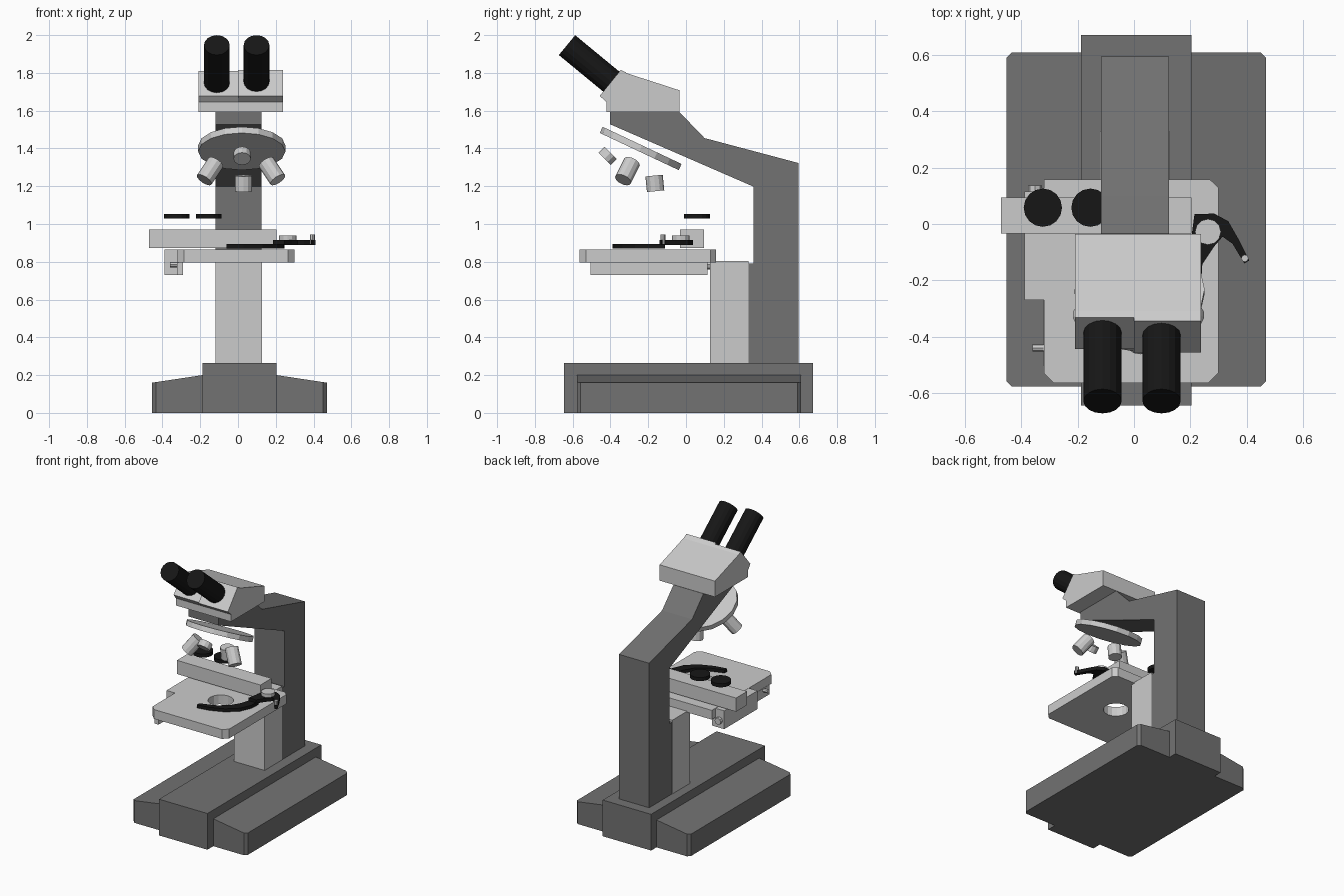
import bpy, bmesh, math
from mathutils import Vector

if "Cube" in bpy.data.objects:
    bpy.data.objects.remove(bpy.data.objects["Cube"])


def material(name, v):
    m = bpy.data.materials.new(name)
    m.diffuse_color = (v, v, v, 1)
    m.use_nodes = True
    m.node_tree.nodes["Principled BSDF"].inputs["Base Color"].default_value = m.diffuse_color
    return m


DARK = material("dark_grey", 0.17)
BLACK = material("black", 0.008)


def finish(bm, name, mat):
    bmesh.ops.recalc_face_normals(bm, faces=bm.faces)
    me = bpy.data.meshes.new(name)
    bm.to_mesh(me)
    bm.free()
    ob = bpy.data.objects.new(name, me)
    bpy.context.collection.objects.link(ob)
    if mat:
        me.materials.append(mat)
    return ob


def prism(name, pts, lo, hi, axis="z", mat=None, top=None):
    """Extrude an outline along x (points are y,z) or z (points are x,y)."""
    bm = bmesh.new()

    def place(p, h):
        return (h, p[0], p[1]) if axis == "x" else (p[0], p[1], h)
    a = [bm.verts.new(place(p, lo)) for p in pts]
    b = [bm.verts.new(place(p, top(p) if top else hi)) for p in pts]
    bm.faces.new(a)
    bm.faces.new(b)
    n = len(pts)
    for i in range(n):
        j = (i + 1) % n
        bm.faces.new((a[i], a[j], b[j], b[i]))
    return finish(bm, name, mat)


def box(name, x0, x1, y0, y1, z0, z1, mat=None):
    return prism(name, [(x0, y0), (x1, y0), (x1, y1), (x0, y1)], z0, z1, mat=mat)


def rod(name, centre, axis, r, length, sides=16, mat=None):
    bm = bmesh.new()
    bmesh.ops.create_cone(bm, cap_ends=True, segments=sides, radius1=r,
                          radius2=r, depth=length)
    ob = finish(bm, name, mat)
    ob.location = centre
    ob.rotation_mode = "QUATERNION"
    ob.rotation_quaternion = Vector(axis).to_track_quat("Z", "Y")
    return ob


# Base: raised centre block with a sloping wing on each side
CX = 0.008
box("base_centre", CX - 0.196, CX + 0.196, -0.645, 0.672, 0, 0.265, DARK)
for side, label in ((-1, "left"), (1, "right")):
    wing = [(0.18, -0.577), (0.443, -0.577), (0.462, -0.558),
            (0.462, 0.59), (0.443, 0.61), (0.18, 0.61)]
    prism("base_wing_" + label, [(CX + side * x, y) for x, y in wing], 0, 0,
          mat=DARK, top=lambda p: 0.2 - 0.04 * (abs(p[0] - CX) - 0.196) / 0.266)

# Arm and the focus column in front of it
prism("arm", [(0.327, 0.26), (0.327, 0.79), (0.357, 0.79), (0.357, 1.198),
              (-0.402, 1.528), (-0.402, 1.592), (-0.034, 1.592),
              (0.098, 1.455), (0.595, 1.323), (0.595, 0.26)],
      -0.118, 0.125, "x", DARK)
box("focus_column", -0.12, 0.127, 0.127, 0.33, 0.26, 0.805)

# Stage plate with light hole
stage = prism("stage", [(-0.285, -0.565), (0.265, -0.565), (0.3, -0.53),
                        (0.3, 0.13), (0.27, 0.158), (-0.32, 0.158),
                        (-0.32, -0.53)], 0.797, 0.865)
cutter = rod("hole_cutter", (-0.005, -0.192, 0.83), (0, 0, 1), 0.085, 0.3)
cutter.hide_render = True
cutter.hide_viewport = True
cut = stage.modifiers.new("hole", "BOOLEAN")
cut.operation = "DIFFERENCE"
cut.solver = "EXACT"
cut.object = cutter

# Carriage under the stage edge, with two small studs
box("carriage_block", -0.39, -0.319, -0.27, 0.115, 0.73, 0.864)
box("carriage_rail", -0.322, -0.29, -0.505, 0.115, 0.73, 0.8)
rod("rail_stud", (-0.338, -0.44, 0.785), (1, 0, 0), 0.014, 0.045, 8)
rod("block_stud", (-0.352, 0.122, 0.785), (0, 1, 0), 0.025, 0.03, 8)

# Slide bar and its two black knobs
box("slide_bar", -0.472, 0.205, -0.033, 0.095, 0.872, 0.972)
for i, x in enumerate((-0.324, -0.155)):
    rod("slide_knob_%d" % (i + 1), (x, 0.058, 1.041), (0, 0, 1), 0.068, 0.026, 16, BLACK)

# Slide clip: raised pivot plate and lower curved finger
prism("clip_pivot_plate", [(0.215, 0.035), (0.285, 0.037), (0.335, 0.01),
                           (0.375, -0.06), (0.41, -0.13), (0.392, -0.14),
                           (0.35, -0.07), (0.315, -0.045), (0.285, -0.08),
                           (0.245, -0.14), (0.185, -0.14), (0.205, -0.04)],
      0.889, 0.915, mat=BLACK)
prism("clip_finger", [(0.245, -0.11), (0.24, -0.19), (0.205, -0.27),
                      (0.13, -0.335), (0.03, -0.375), (-0.06, -0.39),
                      (-0.06, -0.362), (0.05, -0.325), (0.125, -0.265),
                      (0.165, -0.2), (0.19, -0.11)], 0.87, 0.893, mat=BLACK)
rod("clip_screw", (0.263, -0.028, 0.925), (0, 0, 1), 0.046, 0.03, 12)
rod("clip_pin", (0.394, -0.122, 0.92), (0, 0, 1), 0.013, 0.05, 8)

# Tilted turret disc
tilt = math.radians(25.2)
rod("turret", (0.02, -0.24, 1.4), (0, math.sin(tilt), math.cos(tilt)), 0.231, 0.036, 16)

# Objectives: name, centre, axis, length
for name, c, axis, length in (
        ("front", (0.022, -0.415, 1.361), (0, -0.72, -0.7), 0.045),
        ("rear", (0.029, -0.165, 1.215), (0, 0.1, -1), 0.083),
        ("left", (-0.148, -0.31, 1.28), (-0.52, -0.39, -0.78), 0.12),
        ("right", (0.18, -0.31, 1.28), (0.52, -0.39, -0.78), 0.12)):
    rod("objective_" + name, c, axis, 0.046, length, 12)

# Viewing head in two halves
for label, x0, x1, dy in (("left", -0.21, 0.0, 0.0), ("right", 0.0, 0.238, -0.012)):
    prism("head_" + label, [(-0.035, 1.592), (-0.035, 1.708),
                            (-0.31, 1.797), (-0.333 + dy, 1.81 - dy / 2),
                            (-0.445 + dy, 1.678), (-0.42, 1.645),
                            (-0.42, 1.592)], x0, x1, "x")

# Eyepieces
direction = Vector((0, -0.772, 0.636))
for label, x in (("left", -0.112), ("right", 0.098)):
    tip = Vector((x, -0.63, 1.947))
    rod("eyepiece_" + label, tip - direction * 0.165, direction, 0.068, 0.33, 16, BLACK)
